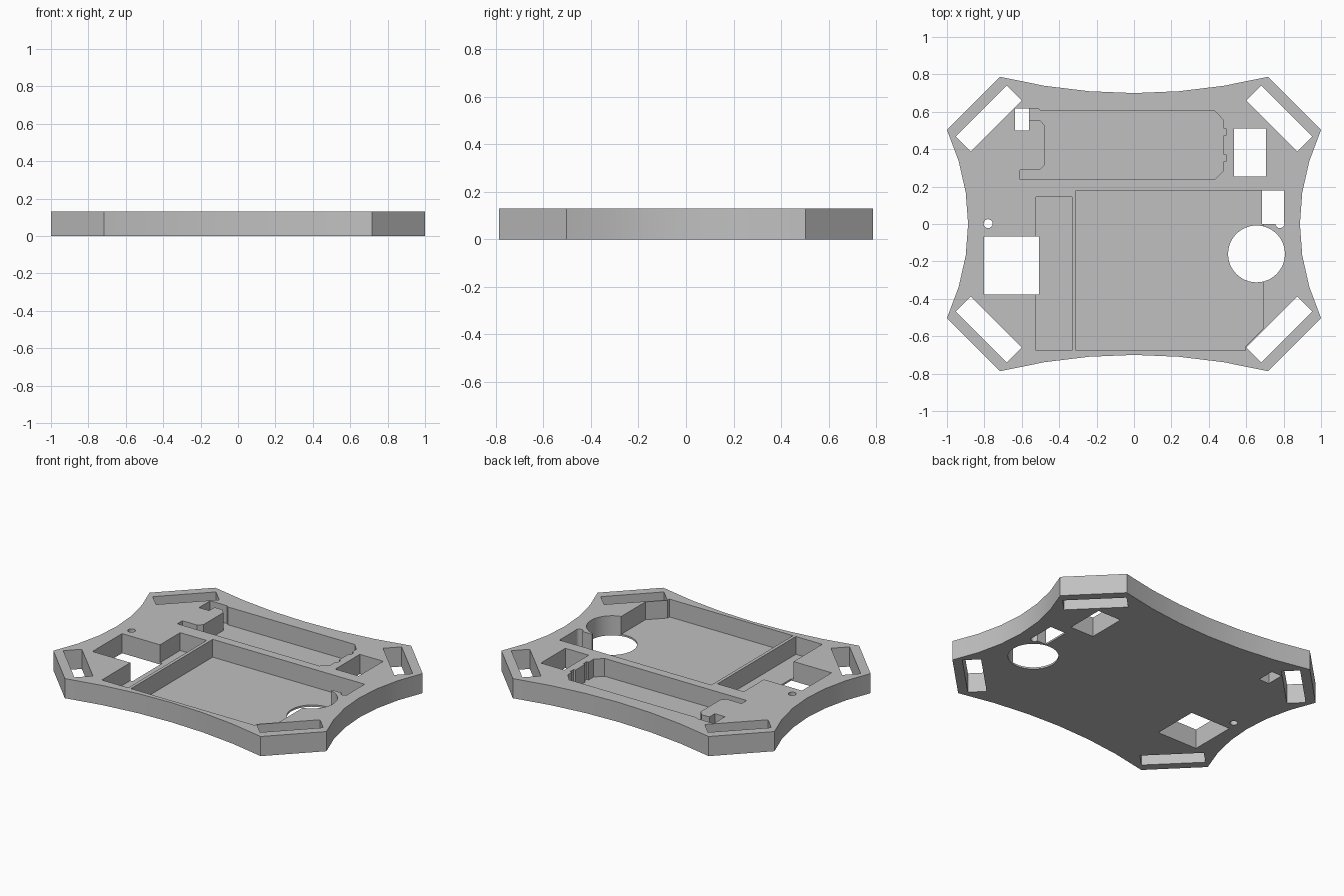
import bpy, bmesh, math
from mathutils import Vector

cube = bpy.data.objects.get("Cube")
if cube:
    bpy.data.objects.remove(cube, do_unlink=True)

TOP = 0.13
FLOOR = 0.012

grey = bpy.data.materials.new("plain_grey")
grey.use_nodes = True
colour = (0.53, 0.53, 0.53, 1)
grey.diffuse_color = colour
grey.node_tree.nodes["Principled BSDF"].inputs["Base Color"].default_value = colour


def prism(name, points, z0, z1):
    """Upright solid with the given plan outline."""
    bm = bmesh.new()
    base = bm.faces.new([bm.verts.new((x, y, z0)) for x, y in points])
    up = bmesh.ops.extrude_face_region(bm, geom=[base])["geom"]
    verts = [v for v in up if isinstance(v, bmesh.types.BMVert)]
    bmesh.ops.translate(bm, verts=verts, vec=(0, 0, z1 - z0))
    bmesh.ops.recalc_face_normals(bm, faces=bm.faces)
    mesh = bpy.data.meshes.new(name)
    bm.to_mesh(mesh)
    bm.free()
    mesh.materials.append(grey)
    obj = bpy.data.objects.new(name, mesh)
    bpy.context.collection.objects.link(obj)
    return obj


def rect(x0, x1, y0, y1):
    return [(x0, y0), (x1, y0), (x1, y1), (x0, y1)]


def circle(cx, cy, r, n):
    return [(cx + r * math.cos(math.tau * i / n), cy + r * math.sin(math.tau * i / n))
            for i in range(n)]


def slot(cx, cy, length, width, angle):
    u = Vector((math.cos(angle), math.sin(angle))) * length / 2
    v = Vector((-math.sin(angle), math.cos(angle))) * width / 2
    c = Vector((cx, cy))
    return [tuple(p) for p in (c - u - v, c + u - v, c + u + v, c - u + v)]


# Plate outline: four bowed-in sides joined by clipped corners
steps = [i / 3 for i in range(-3, 4)]
back = [(-0.717 * t, 0.70 + 0.087 * t * t) for t in steps]
left = [(0.887 + 0.113 * t * t, 0.503 * t) for t in steps]
outline = left + back + [(-x, -y) for x, y in left] + [(-x, -y) for x, y in back]
plate = prism("base_plate", outline, 0, TOP)


def cut(points, floor=-0.1):
    """Sink a hole or pocket into the plate."""
    tool = prism("cutter", points, floor, TOP + 0.1)
    tool.hide_render = True
    mod = plate.modifiers.new("cut", 'BOOLEAN')
    mod.operation = 'DIFFERENCE'
    mod.solver = 'EXACT'
    mod.object = tool
    bpy.ops.object.modifier_apply(modifier=mod.name)
    bpy.data.objects.remove(tool, do_unlink=True)


bpy.ops.object.select_all(action='DESELECT')
bpy.context.view_layer.objects.active = plate
plate.select_set(True)

# Large pocket, with one corner clipped beside the strap slot
cut([(-0.31, -0.676), (0.595, -0.676), (0.595, -0.655), (0.69, -0.56),
     (0.69, 0.178), (-0.31, 0.178)], FLOOR)

# Narrow pocket beside it
cut(rect(-0.524, -0.331, -0.676, 0.144), FLOOR)

# Notched pocket at the back
cut([(-0.61, 0.237), (0.43, 0.237), (0.478, 0.285), (0.478, 0.335), (0.492, 0.335),
     (0.492, 0.372), (0.478, 0.372), (0.478, 0.473), (0.492, 0.473), (0.492, 0.51),
     (0.478, 0.51), (0.478, 0.555), (0.43, 0.607), (-0.50, 0.607), (-0.513, 0.617),
     (-0.57, 0.617), (-0.57, 0.557), (-0.505, 0.557), (-0.475, 0.525), (-0.475, 0.317),
     (-0.503, 0.29), (-0.61, 0.29)], FLOOR)

# Openings right through the plate
cut(rect(-0.636, -0.561, 0.50, 0.618))
cut(rect(0.535, 0.706, 0.254, 0.51))
cut(rect(0.685, 0.802, 0.0, 0.179))
cut(rect(-0.802, -0.508, -0.377, -0.067))
cut(circle(0.655, -0.16, 0.152, 48))
for side in (-1, 1):
    cut(circle(side * 0.78, 0.002, 0.024, 16))

# Strap slots across the four corners
for sx in (-1, 1):
    for sy in (-1, 1):
        cut(slot(sx * 0.776, sy * 0.564, 0.385, 0.113, -sx * sy * math.pi / 4))

bpy.ops.object.shade_smooth_by_angle(angle=math.radians(25))
